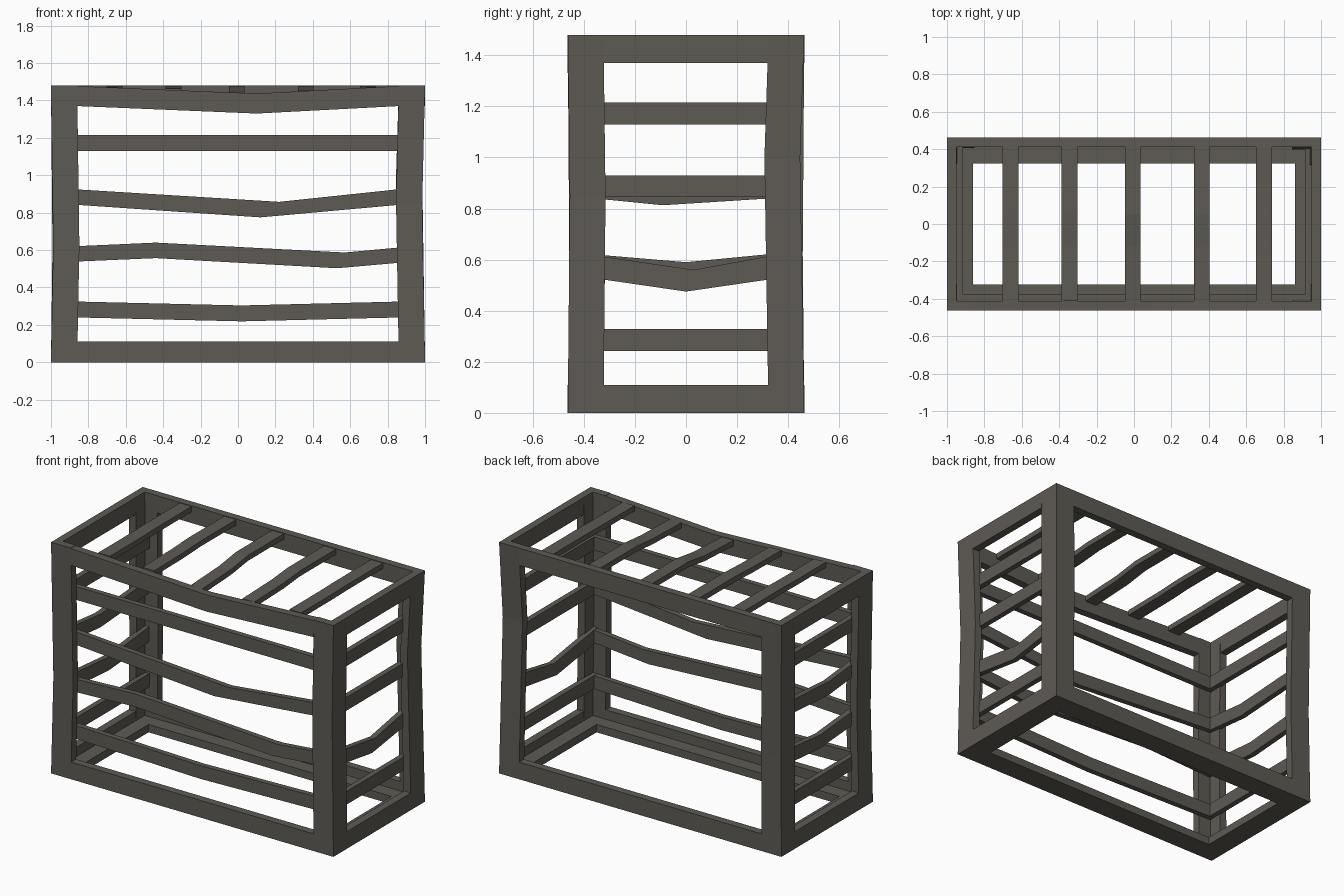
import bpy, bmesh

if "Cube" in bpy.data.objects:
    bpy.data.objects.remove(bpy.data.objects["Cube"])

X, Y, H = 1.0, 0.463, 1.48      # outer half width, half depth, height
W, T, R = 0.14, 0.05, 0.11      # flange width, metal thickness, rail height
S, ST = 0.085, 0.035            # slat width, slat thickness

metal = bpy.data.materials.new("dark_weathered_metal")
metal.diffuse_color = (0.112, 0.104, 0.088, 1)
metal.use_nodes = True
metal.node_tree.nodes["Principled BSDF"].inputs["Base Color"].default_value = metal.diffuse_color


def loft(name, rings):
    """Closed solid through equal-length rings of points."""
    bm = bmesh.new()
    vs = [[bm.verts.new(p) for p in r] for r in rings]
    n = len(vs[0])
    for a, b in zip(vs, vs[1:]):
        for i in range(n):
            j = (i + 1) % n
            bm.faces.new((a[i], a[j], b[j], b[i]))
    bm.faces.new(vs[0])
    bm.faces.new(vs[-1])
    bmesh.ops.recalc_face_normals(bm, faces=bm.faces)
    me = bpy.data.meshes.new(name)
    bm.to_mesh(me)
    bm.free()
    me.materials.append(metal)
    ob = bpy.data.objects.new(name, me)
    bpy.context.collection.objects.link(ob)


def bar(name, axis, c0, c1, top, height, bottom=None):
    """Bar along an axis; top = [(position, z)], c0..c1 = span across."""
    bottom = bottom or [(u, z - height) for u, z in top]
    rings = []
    for (ut, zt), (ub, zb) in zip(top, bottom):
        ring = [(ut, c0, zt), (ut, c1, zt), (ub, c1, zb), (ub, c0, zb)]
        if axis == "y":
            ring = [(c, u, z) for u, c, z in ring]
        rings.append(ring)
    loft(name, rings)


# Corner posts: L-shaped angle section, slightly dented inwards
for name, sx, sy, zb, dx, dy in (("front_left_post", -1, -1, 0.62, 0.012, 0.006),
                                 ("front_right_post", 1, -1, 0.85, 0.015, 0.008),
                                 ("back_left_post", -1, 1, 0.62, 0.008, 0.006),
                                 ("back_right_post", 1, 1, 1.0, 0.015, 0.016)):
    section = [(X, Y), (X - W, Y), (X - W, Y - T), (X - T, Y - T), (X - T, Y - W), (X, Y - W)]
    loft(name, [[(sx * (x - a), sy * (y - b), z) for x, y in section]
                for z, a, b in ((0, 0, 0), (zb, dx, dy), (H, 0, 0))])

# Rails between the posts, and the flat bottom flange
xe, ye = X - W, Y - W
bar("front_top_rail", "x", -Y, -Y + T, [(-xe, H - 0.003), (0.1, 1.437), (xe, H - 0.003)], R - 0.003)
bar("back_top_rail", "x", Y - T, Y, [(-xe, H), (xe, H)], R)
for name, s in (("front", -1), ("back", 1)):
    a, b, c = s * Y, s * (Y - T), s * ye
    bar(name + "_bottom_rail", "x", a, b, [(-xe, R), (xe, R)], R)
    bar(name + "_bottom_flange", "x", b, c, [(-X + T, T), (X - T, T)], T)
for name, s in (("left", -1), ("right", 1)):
    a, b, c = s * X, s * (X - T), s * xe
    bar(name + "_top_rail", "y", a, b, [(-ye, H), (ye, H)], R)
    bar(name + "_bottom_rail", "y", a, b, [(-ye, R), (ye, R)], R)
    bar(name + "_bottom_flange", "y", b, c, [(-ye, T), (ye, T)], T)

# Front slats, some bent
fx = X - T
f0, f1 = -Y + T, -Y + T + ST
bar("front_slat_1", "x", f0, f1, [(-fx, 1.215), (fx, 1.215)], S)
bar("front_slat_2", "x", f0, f1, [(-fx, 0.93), (0.22, 0.858), (fx, 0.935)], S,
    [(-fx, 0.848), (0.12, 0.775), (fx, 0.85)])
bar("front_slat_3", "x", f0, f1, [(-fx, 0.617), (-0.44, 0.64), (0.57, 0.587), (fx, 0.622)], S,
    [(-fx, 0.535), (-0.44, 0.557), (0.53, 0.503), (fx, 0.54)])
bar("front_slat_4", "x", f0, f1, [(-fx, 0.327), (0.02, 0.304), (fx, 0.327)], S)

# Side slats, some bent
fy = Y - T
for name, s in (("left", -1), ("right", 1)):
    a, b = s * (X - T), s * (X - T - ST)
    left = s < 0
    bar(name + "_slat_1", "y", a, b, [(-fy, 1.215), (fy, 1.215)], S)
    dip = 0.898 if left else 0.93
    bar(name + "_slat_2", "y", a, b, [(-fy, 0.93), (-0.09, dip), (fy, 0.93)], S)
    dip, u = (0.59, 0.0) if left else (0.56, 0.03)
    bar(name + "_slat_3", "y", a, b, [(-fy, 0.625), (u, dip), (fy, 0.63)], S,
        [(-fy, 0.535), (0, dip - S), (fy, 0.535)])
    bar(name + "_slat_4", "y", a, b, [(-fy, 0.328), (fy, 0.328)], S)

# Roof slats; the middle ones follow the dented front rail
for i, (x, drop) in enumerate(((-0.66, 0), (-0.345, 0.008), (-0.007, 0.035),
                               (0.362, 0.02), (0.695, 0))):
    bar(f"roof_slat_{i + 1}", "y", x - 0.042, x + 0.042,
        [(-fy, 1.473 - drop), (-0.12, 1.473 - drop * 0.6), (0.05, 1.476), (fy, 1.476)], ST)
